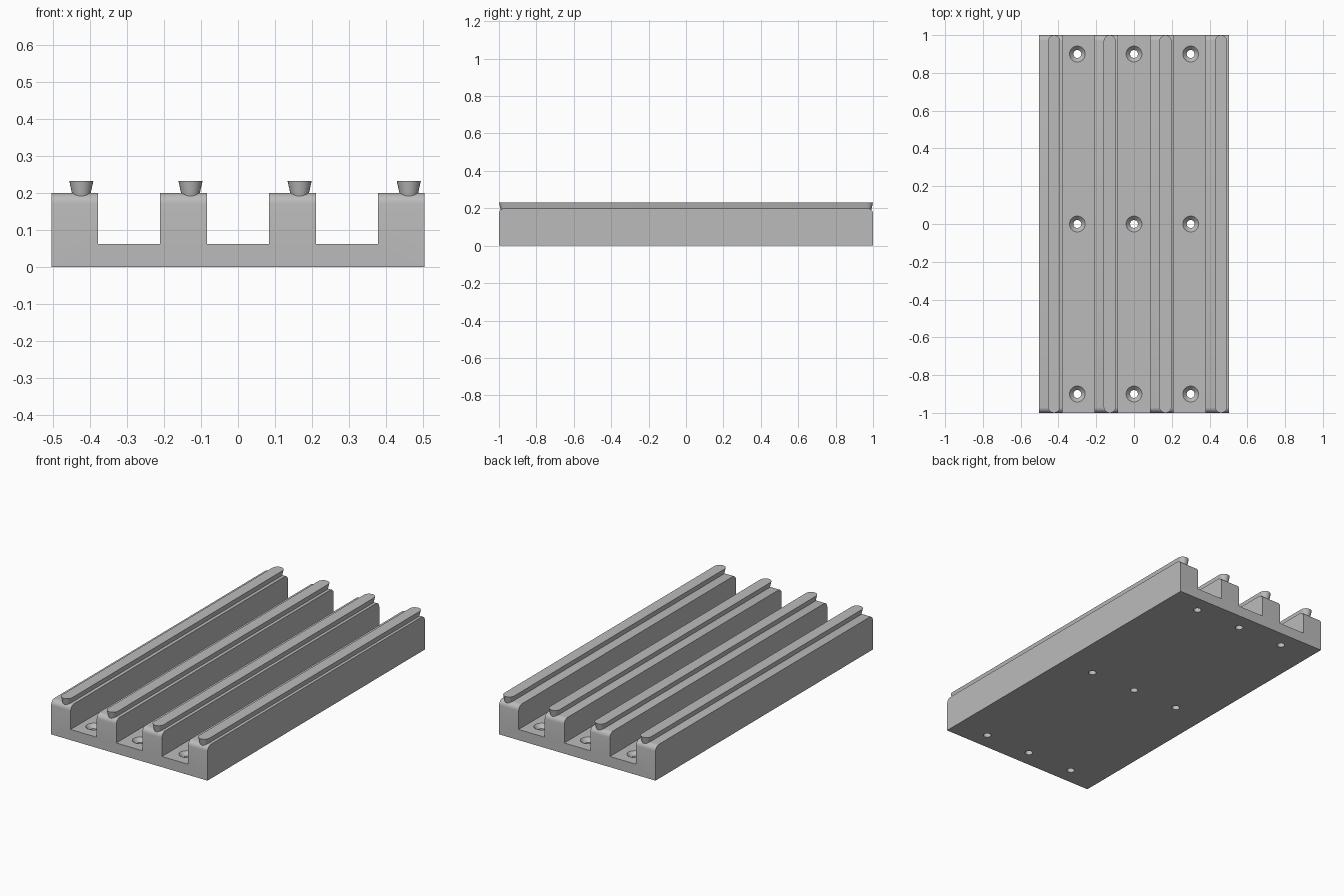
import bpy, bmesh, math

cube = bpy.data.objects.get("Cube")
if cube:
    bpy.data.objects.remove(cube, do_unlink=True)

HALF_W, HALF_L = 0.504, 1.0
FLOOR_Z, POST_Z, RAIL_Z = 0.062, 0.2, 0.232
POST_W, PITCH = 0.126, 0.294

grey = bpy.data.materials.new("plain grey")
grey.use_nodes = True
grey.diffuse_color = (0.5, 0.5, 0.5, 1)
grey.node_tree.nodes["Principled BSDF"].inputs["Base Color"].default_value = (0.5, 0.5, 0.5, 1)


def add_object(name, bm):
    bmesh.ops.recalc_face_normals(bm, faces=bm.faces)
    mesh = bpy.data.meshes.new(name)
    bm.to_mesh(mesh)
    bm.free()
    mesh.materials.append(grey)
    obj = bpy.data.objects.new(name, mesh)
    bpy.context.collection.objects.link(obj)
    return obj


def loft(bm, rings):
    """Closed solid through rings of equal point count."""
    loops = [[bm.verts.new(p) for p in ring] for ring in rings]
    n = len(loops[0])
    for a, b in zip(loops, loops[1:]):
        for i in range(n):
            j = (i + 1) % n
            bm.faces.new((a[i], a[j], b[j], b[i]))
    bm.faces.new(loops[0])
    bm.faces.new(loops[-1])


def smooth(obj):
    bpy.ops.object.select_all(action='DESELECT')
    obj.select_set(True)
    bpy.context.view_layer.objects.active = obj
    bpy.ops.object.shade_smooth_by_angle(angle=math.radians(35))


# Channelled base: comb profile pushed along y
profile = [(HALF_W, 0), (-HALF_W, 0)]
for k in range(4):
    x = -HALF_W + k * PITCH
    post = [(x, FLOOR_Z), (x, POST_Z), (x + POST_W, POST_Z), (x + POST_W, FLOOR_Z)]
    profile += post[1 if k == 0 else 0: 3 if k == 3 else 4]
bm = bmesh.new()
loft(bm, [[(x, y, z) for x, z in profile] for y in (-HALF_L, HALF_L)])

# Rounded top edge at both ends of each post
ends = [e for e in bm.edges
        if all(abs(v.co.z - POST_Z) < 1e-4 for v in e.verts)
        and abs(e.verts[0].co.y - e.verts[1].co.y) < 1e-4]
bmesh.ops.bevel(bm, geom=ends, offset=0.03, segments=6, profile=0.5, affect='EDGES')
base = add_object("channelled_base", bm)

# Countersunk screw holes
bm = bmesh.new()
drill = [(0.021, -0.05), (0.021, 0.04), (0.042, FLOOR_Z), (0.042, 0.08)]
for hx in (-0.3, 0, 0.3):
    for hy in (-0.9, 0, 0.9):
        loft(bm, [[(hx + r * math.cos(math.tau * i / 32), hy + r * math.sin(math.tau * i / 32), z)
                   for i in range(32)] for r, z in drill])
cutter = add_object("screw_hole_cutter", bm)
cutter.hide_render = True
cut = base.modifiers.new("screw_holes", 'BOOLEAN')
cut.operation, cut.solver, cut.object = 'DIFFERENCE', 'EXACT', cutter
bpy.context.view_layer.objects.active = base
bpy.ops.object.modifier_apply(modifier=cut.name)
bpy.data.objects.remove(cutter, do_unlink=True)
smooth(base)


# Dovetail rails with round ends, narrower at the foot
def stadium(cx, r, z, reach, steps=12):
    ring = []
    for side, start in ((1, 0), (-1, math.pi)):
        for i in range(steps + 1):
            a = start + math.pi * i / steps
            ring.append((cx + r * math.cos(a), side * reach + r * math.sin(a), z))
    return ring


TOP_R, FOOT_R, FOOT_Z = 0.0325, 0.0185, 0.168
for k in range(4):
    cx = -0.423 + k * 0.2947
    bm = bmesh.new()
    loft(bm, [stadium(cx, FOOT_R, FOOT_Z, HALF_L - TOP_R),
              stadium(cx, TOP_R, RAIL_Z, HALF_L - TOP_R)])
    smooth(add_object(f"dovetail_rail_{k + 1}", bm))
